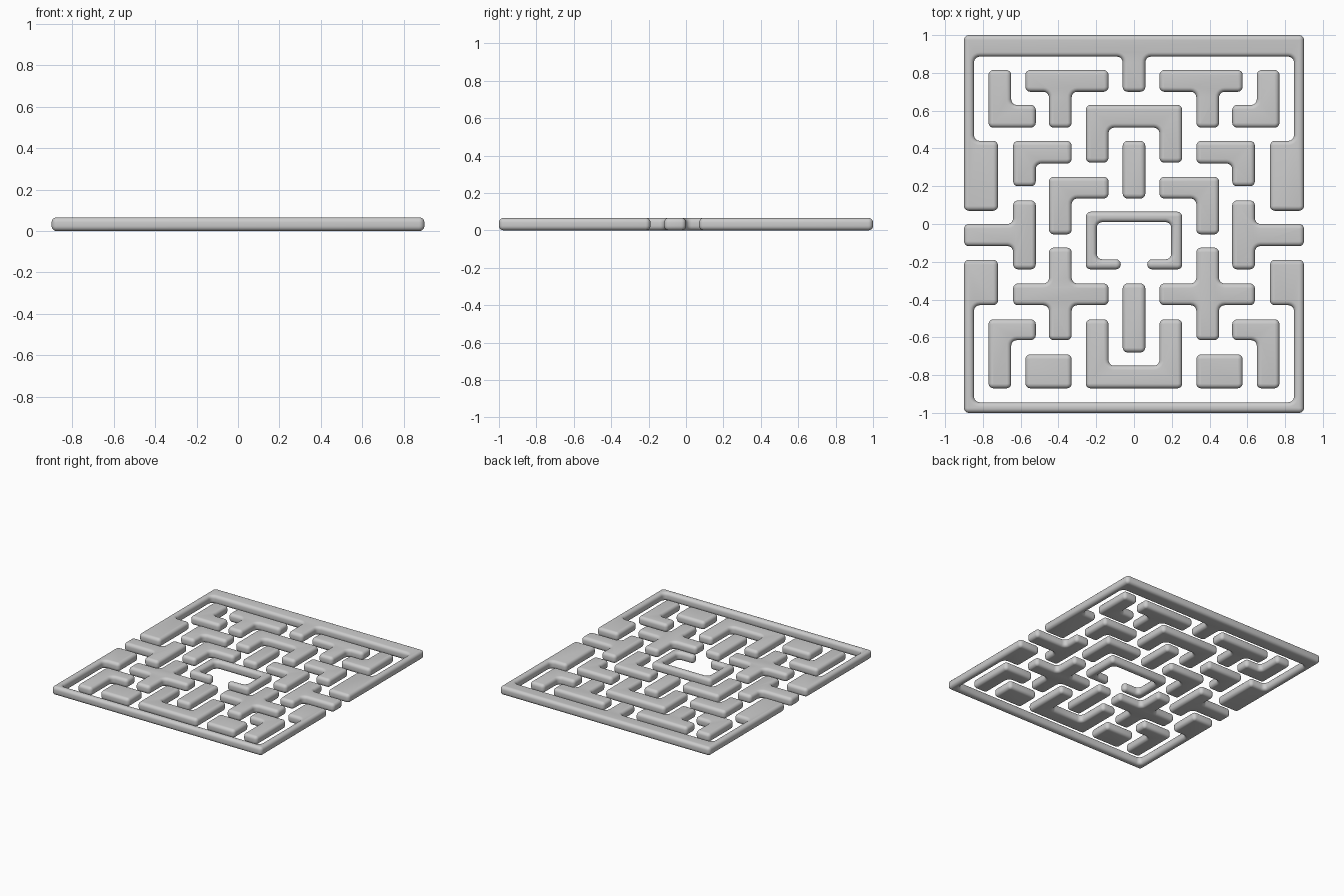
import bpy, bmesh, math
from mathutils import Vector

if "Cube" in bpy.data.objects:
    bpy.data.objects.remove(bpy.data.objects["Cube"])

H, B = 0.066, 0.024          # plate height, edge rounding
R_OUT, R_IN = 0.026, 0.03    # plan radii of outer and inner corners
ARC, EDGE = 5, 5             # segments per corner and per rounded edge


def ring(pts, d):
    """Right-angled outline inset by d, with filleted corners."""
    out, n = [], len(pts)
    for i, p in enumerate(pts):
        a = (p - pts[i - 1]).normalized()
        b = (pts[(i + 1) % n] - p).normalized()
        q = p + d * (Vector((-a.y, a.x)) + Vector((-b.y, b.x)))
        r = R_OUT - d if a.cross(b) > 0 else R_IN + d
        c = q + (b - a) * r
        for k in range(ARC + 1):
            t = k / ARC * math.pi / 2
            out.append(c - b * r * math.cos(t) + a * r * math.sin(t))
    return out


def wall(name, pts, mirror=False):
    """Rounded slab from an outline; optionally mirrored across x = 0."""
    pts = [Vector(p) for p in pts]
    if sum(p.cross(pts[(i + 1) % len(pts)]) for i, p in enumerate(pts)) < 0:
        pts.reverse()
    angles = [k / EDGE * math.pi / 2 for k in range(EDGE + 1)]
    low = [(B * (1 - math.sin(t)), B * (1 - math.cos(t))) for t in angles]
    profile = low + [(d, H - z) for d, z in reversed(low)]
    bm = bmesh.new()
    rings = [[bm.verts.new((p.x, p.y, z)) for p in ring(pts, d)] for d, z in profile]
    for lo, hi in zip(rings, rings[1:]):
        for i in range(len(lo)):
            bm.faces.new((lo[i - 1], lo[i], hi[i], hi[i - 1]))
    bm.faces.new(rings[-1])
    bm.faces.new(rings[0][::-1])
    for f in bm.faces:
        f.smooth = True
    me = bpy.data.meshes.new(name)
    bm.to_mesh(me)
    bm.free()
    ob = bpy.data.objects.new(name, me)
    bpy.context.collection.objects.link(ob)
    if mirror:
        m = ob.modifiers.new("mirror", 'MIRROR')
        m.use_mirror_merge = False
    return ob


def centred(name, half):
    """Symmetric wall from its right-hand half outline."""
    wall(name, half + [(-x, y) for x, y in reversed(half)])


def box(x0, x1, y0, y1):
    return [(x0, y0), (x1, y0), (x1, y1), (x0, y1)]


# Outer frame, upper and lower halves
centred("upper_frame", [(.9, 1), (.9, .07), (.72, .07), (.72, .44), (.847, .44),
                        (.847, .886), (.06, .886), (.06, .70)])
centred("lower_frame", [(.847, -.944), (.847, -.43), (.72, -.43), (.72, -.19),
                        (.9, -.19), (.9, -1)])

# Walls on the centre line
centred("upper_arch", [(.255, .63), (.255, .325), (.135, .325), (.135, .51)])
centred("upper_bar", [(.06, .44), (.06, .135)])
centred("centre_pen", [(.255, .065), (.255, -.24), (.07, -.24), (.07, -.187),
                       (.197, -.187), (.197, .01)])
centred("lower_bar", [(.06, -.315), (.06, -.68)])
centred("lower_cup", [(.135, -.75), (.135, -.505), (.255, -.505), (.255, -.87)])

# Mirrored pairs of walls
wall("upper_corner", [(.77, .815), (.77, .51), (.52, .51), (.52, .63),
                      (.65, .63), (.65, .815)], True)
wall("upper_tee", [(.135, .815), (.575, .815), (.575, .70), (.45, .70), (.45, .51),
                   (.33, .51), (.33, .70), (.135, .70)], True)
wall("outer_elbow", [(.33, .44), (.64, .44), (.64, .20), (.52, .20),
                     (.52, .32), (.33, .32)], True)
wall("inner_elbow", [(.135, .25), (.45, .25), (.45, -.055), (.33, -.055),
                     (.33, .135), (.135, .135)], True)
wall("side_tee", [(.52, .125), (.64, .125), (.64, 0), (.9, 0), (.9, -.117),
                  (.64, -.117), (.64, -.24), (.52, -.24)], True)
wall("cross", [(.33, -.125), (.45, -.125), (.45, -.315), (.64, -.315), (.64, -.43),
               (.45, -.43), (.45, -.615), (.33, -.615), (.33, -.43), (.135, -.43),
               (.135, -.315), (.33, -.315)], True)
wall("lower_corner", [(.52, -.505), (.77, -.505), (.77, -.87), (.65, -.87),
                      (.65, -.615), (.52, -.615)], True)
wall("lower_block", box(.33, .575, -.87, -.69), True)
